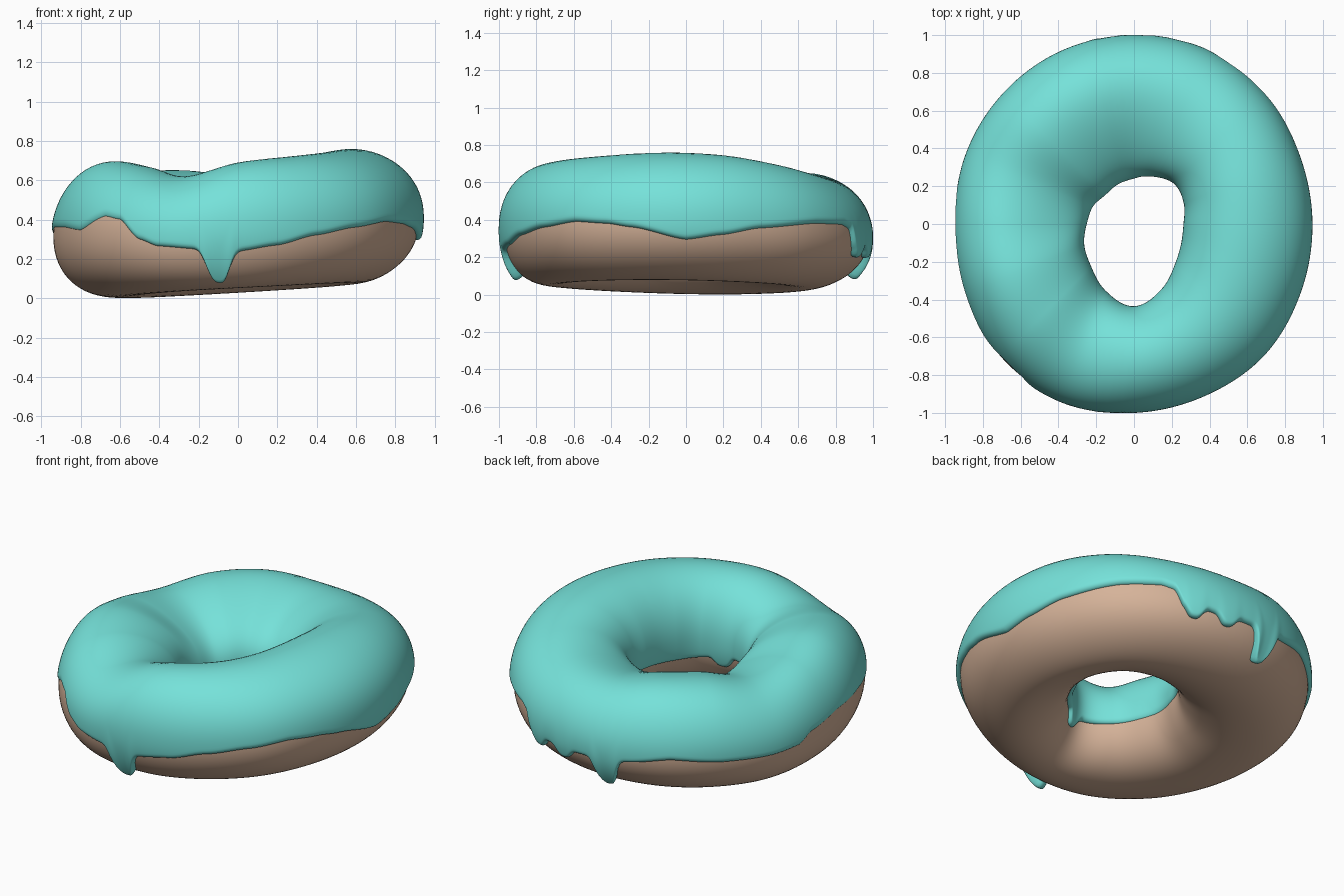
import bpy, bmesh, math

if "Cube" in bpy.data.objects:
    bpy.data.objects.remove(bpy.data.objects["Cube"])

# Ring measurements every 22.5 degrees, counter-clockwise from +x
OUTER = [.945, .95, .98, 1, 1, .995, .98, .965, .95, .967, 1.005, 1.02, 1.0, .985, .98, .955]
HOLE = [.262, .285, .30, .27, .24, .225, .215, .235, .25, .285, .32, .385, .435, .375, .305, .27]
TOP = [.757, .74, .695, .64, .615, .64, .635, .595, .635, .69, .67, .62, .69, .72, .74, .755]
# Inward slope of the top, and icing thickness
TILT = [-.02, -.01, .01, .04, .07, .08, .07, .06, .08, .06, .03, 0, 0, 0, -.01, -.02]
THICK = [.024, .024, .024, .025, .025, .025, .022, .016, .011, .010, .010, .016, .025, .025, .024, .024]

# Outer icing edge: (degrees, height)
EDGE = [(0, .295), (12, .32), (25, .355), (46, .38), (59, .375), (63, .355), (66, .27),
        (78, .25), (90, .25), (105, .26), (120, .295), (137, .27), (155, .26), (166, .27),
        (172, .32), (188, .36), (203, .36), (215, .345), (227, .415), (233, .40), (240, .30),
        (246, .265), (258, .25), (270, .24), (282, .27), (294, .32), (308, .36),
        (322, .39), (333, .38), (342, .36), (360, .295)]
# Drips: (degrees, drop, half width)
OUTER_DRIPS = [(70, .06, 3.2), (82, .05, 3.2), (98, .15, 4), (264, .145, 4.2)]
INNER_DRIPS = [(95, .03, 9), (278, .06, 6)]


def ring_value(table, deg):
    """Periodic Catmull-Rom interpolation."""
    n = len(table)
    x = deg / 360 * n
    i = int(math.floor(x))
    t = x - i
    a, b, c, d = (table[(i + k) % n] for k in (-1, 0, 1, 2))
    return b + .5 * t * (c - a + t * (2 * a - 5 * b + 4 * c - d + t * (3 * (b - c) + d - a)))


def edge_value(deg):
    for (a, za), (b, zb) in zip(EDGE, EDGE[1:]):
        if a <= deg <= b:
            t = (deg - a) / (b - a)
            t = .5 * t + .5 * t * t * (3 - 2 * t)
            return za + (zb - za) * t
    return EDGE[0][1]


def drops(deg, drips):
    """Total length of the drips at an angle."""
    total = 0
    for centre, drop, width in drips:
        d = abs((deg - centre + 180) % 360 - 180)
        total += drop * math.exp(-(d / width) ** 3)
    return total


def section(deg):
    """Dough cross-section: centre radius, centre height, half width, half height, icing, tilt."""
    th = math.radians(deg)
    t = ring_value(THICK, deg)
    R, r = ring_value(OUTER, deg), ring_value(HOLE, deg)
    top = ring_value(TOP, deg) - t
    bottom = .040 + .037 * math.cos(th) - .012 * math.sin(th)
    return (R + r) / 2, (top + bottom) / 2, (R - r) / 2 - t, (top - bottom) / 2, t, ring_value(TILT, deg)


def shape(phi, deg):
    """Rounded unit profile, fuller at the lower left side of the ring."""
    c, s = math.cos(phi), math.sin(phi)
    n = 2.15 - .1 * s
    if s < 0:
        n = 2.15 + s * (.1 + .25 * math.cos(math.radians(deg - 20)))
    k = (abs(c) ** n + abs(s) ** n) ** (-1 / n)
    return c * k, s * k


def surface(deg, phi, lift=0):
    c, zc, a, b, _, tilt = section(deg)
    u, w = shape(phi, deg)
    nx, nz = u / a, w / b
    m = math.hypot(nx, nz)
    rad = c + a * u + lift * nx / m
    th = math.radians(deg)
    z = zc + b * w + tilt * u * max(0, w) ** 2 + lift * nz / m
    return rad * math.cos(th), rad * math.sin(th), z


def angle_at(deg, z):
    """Profile angle on the outer side at a given height."""
    _, zc, _, b, _, _ = section(deg)
    lo, hi = -math.pi / 2, math.pi / 2
    for _ in range(24):
        mid = (lo + hi) / 2
        if zc + b * shape(mid, deg)[1] < z:
            lo = mid
        else:
            hi = mid
    return lo


def make_grid(name, columns, closed, mat):
    bm = bmesh.new()
    cols = [[bm.verts.new(p) for p in col] for col in columns]
    n, m = len(cols), len(cols[0])
    for i in range(n):
        A, B = cols[i], cols[(i + 1) % n]
        for j in range(m if closed else m - 1):
            k = (j + 1) % m
            bm.faces.new((A[j], B[j], B[k], A[k])).smooth = True
    me = bpy.data.meshes.new(name)
    bm.to_mesh(me)
    bm.free()
    ob = bpy.data.objects.new(name, me)
    bpy.context.collection.objects.link(ob)
    me.materials.append(mat)
    return ob


def material(name, rgb):
    m = bpy.data.materials.new(name)
    m.diffuse_color = (*rgb, 1)
    m.use_nodes = True
    m.node_tree.nodes["Principled BSDF"].inputs["Base Color"].default_value = m.diffuse_color
    return m


# Dough ring
N, M = 180, 72
dough = [[surface(360 * i / N, 2 * math.pi * j / M) for j in range(M)] for i in range(N)]
make_grid("dough_ring", dough, True, material("baked dough", (.67, .45, .32)))

# Icing: a raised skin with rounded rims and dripping edges
N, M = 540, 56
icing = []
for i in range(N):
    deg = 360 * i / N
    t = section(deg)[4]
    drop = drops(deg, OUTER_DRIPS)
    z_in = .30 - .03 * math.cos(math.radians(deg - 235)) - drops(deg, INNER_DRIPS)
    p0, p1 = angle_at(deg, edge_value(deg) - drop), math.pi - angle_at(deg, z_in)
    col = []
    for j in range(M + 1):
        phi = p0 + (p1 - p0) * (1 - math.cos(math.pi * j / M)) / 2
        d_out = (phi - p0) * .35
        rim = min(1, min(d_out, (p1 - phi) * .35) / .03)
        thick = t + drop * .2 * max(0, 1 - d_out / .25) ** 2
        col.append(surface(deg, phi, thick * math.sqrt(max(0, 1 - (1 - rim) ** 2)) - .004 * (1 - rim)))
    icing.append(col)
make_grid("icing", icing, False, material("turquoise icing", (.18, .76, .70)))
